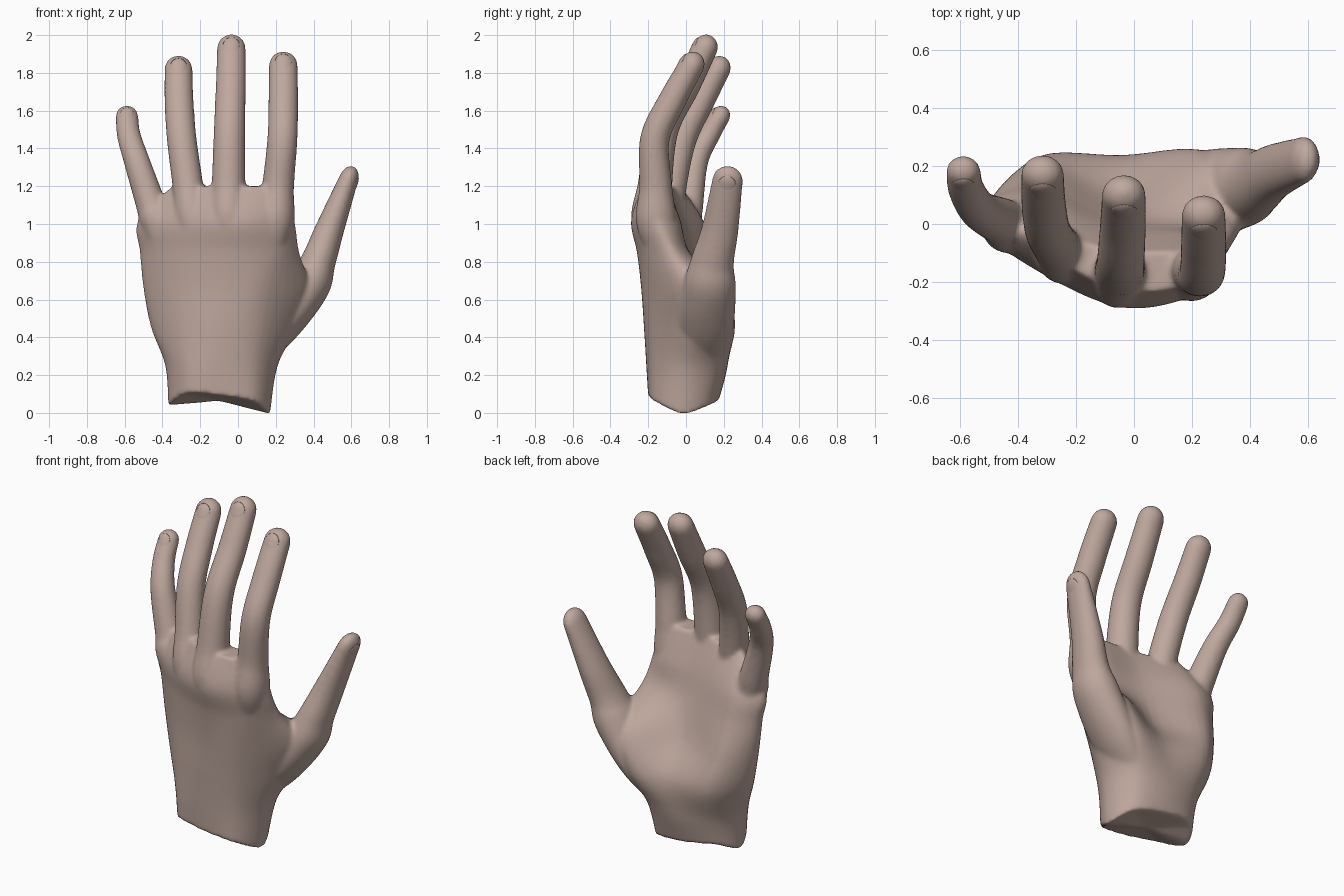
import bpy, bmesh, math
from mathutils import Vector

if "Cube" in bpy.data.objects:
    bpy.data.objects.remove(bpy.data.objects["Cube"])

skin = bpy.data.materials.new("skin")
skin.diffuse_color = (0.52, 0.39, 0.34, 1)
skin.use_nodes = True
skin.node_tree.nodes["Principled BSDF"].inputs["Base Color"].default_value = skin.diffuse_color


def spline(pts, steps, closed=False):
    """Catmull-Rom interpolation of equally long vectors."""
    n = len(pts)
    get = (lambda i: pts[i % n]) if closed else (lambda i: pts[max(0, min(n - 1, i))])
    out = []
    for i in range(n if closed else n - 1):
        a, b, c, d = (Vector(get(i + k)) for k in (-1, 0, 1, 2))
        for s in range(steps):
            t = s / steps
            out.append(0.5 * (2 * b + (c - a) * t + (2 * a - 5 * b + 4 * c - d) * t * t
                              + (3 * b - a - 3 * c + d) * t ** 3))
    return out if closed else out + [Vector(pts[-1])]


def skin_rings(bm, rings):
    """Closed surface through a stack of rings, both ends fanned."""
    vs = [[bm.verts.new(p) for p in r] for r in rings]
    n = len(vs[0])
    faces = []
    for a, b in zip(vs, vs[1:]):
        for i in range(n):
            j = (i + 1) % n
            faces.append(bm.faces.new((a[i], a[j], b[j], b[i])))
    for r in (vs[0], vs[-1]):
        c = bm.verts.new(sum((v.co for v in r), Vector()) / n)
        for i in range(n):
            faces.append(bm.faces.new((r[i], r[(i + 1) % n], c)))
    bmesh.ops.recalc_face_normals(bm, faces=faces)


def frame(t):
    side = (Vector((1, 0, 0)) - t * t.x).normalized()
    return side, t.cross(side)


def digit(bm, path):
    """Round-tipped tube; path rows are x, y, z, half width, half depth."""
    rows = spline([Vector(p) for p in path], 8)
    cs = [Vector(r[:3]) for r in rows]
    rings = []

    def ring(c, t, ru, rv):
        u, v = frame(t)
        rings.append([c + u * ru * math.cos(a) + v * rv * math.sin(a)
                      for a in (math.tau * k / 24 for k in range(24))])
    for i, r in enumerate(rows):
        t = (cs[min(i + 1, len(cs) - 1)] - cs[max(i - 1, 0)]).normalized()
        ring(cs[i], t, r[3], r[4])
    ru, rv = rows[-1][3], rows[-1][4]
    for k in range(1, 7):
        a = math.pi / 2 * k / 6.3
        ring(cs[-1] + t * max(ru, rv) * math.sin(a), t, ru * math.cos(a), rv * math.cos(a))
    skin_rings(bm, rings)
    return cs[-1], t, ru, rv


def finger(bm, path):
    """Finger from x, y, z, half width rows, rooted inside the palm."""
    rows = [(x, y, z, r, r * (1.07 - 0.045 * i)) for i, (x, y, z, r) in enumerate(path)]
    x, y = path[0][:2]
    return digit(bm, [(x * 0.88, y * 0.7, 0.75, 0.045, 0.045)] + rows)


bm = bmesh.new()

# palm: outlines running little-finger edge, back, thumb edge, palm side
sections = [
    (0.07, (-.37, 0, -.28, -.16, -.1, -.2, .09, -.17, .17, -.02, .1, .13, -.1, .175, -.29, .14)),
    (0.25, (-.385, 0, -.29, -.16, -.1, -.21, .1, -.17, .21, 0, .13, .18, -.08, .22, -.3, .17)),
    (0.45, (-.46, .04, -.32, -.14, -.1, -.22, .13, -.18, .31, .04, .22, .25, -.03, .23, -.32, .235)),
    (0.65, (-.5, .04, -.34, -.13, -.08, -.23, .16, -.2, .38, .02, .27, .22, -.04, .11, -.35, .2)),
    (0.85, (-.52, .03, -.36, -.13, -.06, -.255, .2, -.22, .325, -.08, .22, .01, -.05, .03, -.36, .14)),
    (1.02, (-.53, .01, -.38, -.13, -.06, -.285, .2, -.25, .3, -.15, .2, -.04, -.06, -.02, -.36, .09)),
    (1.2, (-.35, -.04, -.29, -.1, -.06, -.225, .19, -.215, .26, -.16, .19, -.1, -.06, -.09, -.3, -.03)),
]
wrist_dip = (-.03, .035, .025, -.01, -.075, -.03, .0, .02)
columns = []
for k in range(8):
    pts = [(s[2 * k], s[2 * k + 1], z + (wrist_dip[k] if i == 0 else 0))
           for i, (z, s) in enumerate(sections)]
    columns.append(spline(pts, 6))
skin_rings(bm, [spline(list(r), 6, closed=True) for r in zip(*columns)])

# four fingers, knuckle to tip
tips = {
    "index": finger(bm, [(.195, -.155, 1.0, .1), (.212, -.16, 1.2, .085), (.235, -.165, 1.45, .08),
                         (.24, -.075, 1.65, .079), (.24, .03, 1.84, .076)]),
    "middle": finger(bm, [(-.05, -.18, 1.0, .1), (-.05, -.165, 1.2, .09), (-.045, -.12, 1.5, .083),
                          (-.038, 0, 1.73, .08), (-.035, .1, 1.93, .076)]),
    "ring": finger(bm, [(-.24, -.11, 1.0, .09), (-.265, -.08, 1.2, .082), (-.298, -.02, 1.45, .079),
                        (-.312, .08, 1.65, .077), (-.315, .17, 1.82, .074)]),
    "little": finger(bm, [(-.43, -.01, 1.0, .085), (-.46, .01, 1.1, .08), (-.535, .05, 1.33, .069),
                          (-.578, .12, 1.47, .063), (-.588, .18, 1.57, .06)]),
}
# thumb
tips["thumb"] = digit(bm, [(.05, .08, .25, .06, .1), (.22, .1, .45, .1, .15), (.37, .125, .67, .115, .14),
                           (.425, .14, .8, .093, .115), (.485, .18, .97, .077, .098),
                           (.583, .22, 1.23, .052, .082)])

mesh = bpy.data.meshes.new("hand")
bm.to_mesh(mesh)
bm.free()
hand = bpy.data.objects.new("hand", mesh)
bpy.context.collection.objects.link(hand)
mesh.materials.append(skin)

# fuse the parts into one soft skin
remesh = hand.modifiers.new("fuse", 'REMESH')
remesh.mode = 'VOXEL'
remesh.voxel_size = 0.011
remesh.use_smooth_shade = True
soften = hand.modifiers.new("soften", 'SMOOTH')
soften.factor = 0.5
soften.iterations = 10

# nails: thin shields following the back of each tip
for name, (c, t, ru, rv) in tips.items():
    u, v = frame(t)
    out, wide, half, depth = (v if v.y < 0 else -v), u, ru, rv
    if name == "thumb":
        out, wide, half, depth = u, v, rv, ru
    nb = bmesh.new()
    bmesh.ops.create_uvsphere(nb, u_segments=20, v_segments=10, radius=1)
    for p in nb.verts:
        x, y, z = p.co
        s, w = -0.012 + y * half * 0.65, x * 0.6
        rise = math.sqrt(1 - w * w - (max(s, 0) / max(ru, rv)) ** 2)
        p.co = c + t * s + wide * w * half + out * (depth * rise - 0.002 + z * 0.004)
    bmesh.ops.recalc_face_normals(nb, faces=nb.faces)
    me = bpy.data.meshes.new(name + "_nail")
    nb.to_mesh(me)
    nb.free()
    me.materials.append(skin)
    me.shade_smooth()
    bpy.context.collection.objects.link(bpy.data.objects.new(name + "_nail", me))
